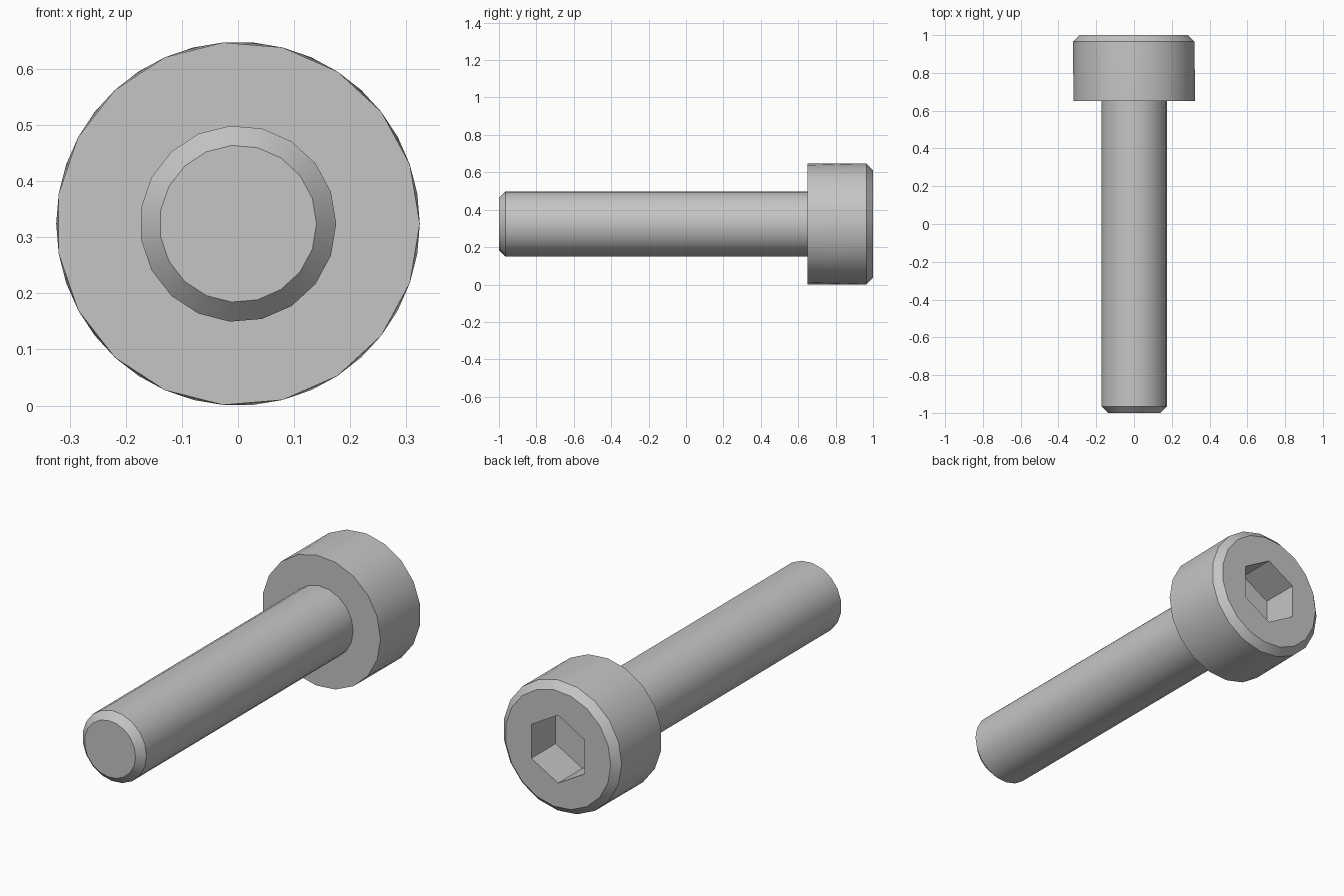
import bpy, bmesh
from math import cos, sin, pi, radians

if "Cube" in bpy.data.objects:
    bpy.data.objects.remove(bpy.data.objects["Cube"])

SIDES = 19
AXIS_Z = 0.324      # height of the screw axis
SHANK_R, HEAD_R = 0.175, 0.324
CHAMFER = 0.035
HEAD_Y = 0.65       # underside of the head
SOCKET_R, SOCKET_DEPTH = 0.168, 0.19

steel = bpy.data.materials.new("steel grey")
steel.use_nodes = True
grey = (0.56, 0.56, 0.56, 1)
steel.diffuse_color = grey
steel.node_tree.nodes["Principled BSDF"].inputs["Base Color"].default_value = grey


def ring(bm, radius, y, sides=SIDES, start=0.0):
    """Circle of vertices around the screw axis."""
    angles = [start + 2 * pi * i / sides for i in range(sides)]
    return [bm.verts.new((radius * cos(a), y, AXIS_Z + radius * sin(a))) for a in angles]


def bridge(bm, a, b):
    """Band of faces between two rings of equal count."""
    n = len(a)
    for i in range(n):
        j = (i + 1) % n
        bm.faces.new((a[i], a[j], b[j], b[i]))


def finish(bm, name):
    bmesh.ops.recalc_face_normals(bm, faces=bm.faces)
    mesh = bpy.data.meshes.new(name)
    bm.to_mesh(mesh)
    bm.free()
    mesh.materials.append(steel)
    mesh.shade_smooth()
    mesh.set_sharp_from_angle(angle=radians(30))
    obj = bpy.data.objects.new(name, mesh)
    bpy.context.collection.objects.link(obj)


# Shank with chamfered tip
bm = bmesh.new()
tip = ring(bm, SHANK_R - CHAMFER, -1)
shoulder = ring(bm, SHANK_R, -1 + CHAMFER)
root = ring(bm, SHANK_R, HEAD_Y)
bm.faces.new(tip)
bridge(bm, tip, shoulder)
bridge(bm, shoulder, root)
finish(bm, "shank")

# Head: underside, wall and chamfer (upper rings turned by half a step)
bm = bmesh.new()
half = pi / SIDES
inner = ring(bm, SHANK_R, HEAD_Y)
under = ring(bm, HEAD_R, HEAD_Y)
upper = ring(bm, HEAD_R, 1 - CHAMFER, start=half)
rim = ring(bm, HEAD_R - CHAMFER, 1, start=half)
bridge(bm, inner, under)
for i in range(SIDES):
    j = (i + 1) % SIDES
    bm.faces.new((under[i], under[j], upper[i]))
    bm.faces.new((under[j], upper[j], upper[i]))
bridge(bm, upper, rim)

# Hexagonal socket
mouth = ring(bm, SOCKET_R, 1, 6, pi / 2)
floor = ring(bm, SOCKET_R, 1 - SOCKET_DEPTH, 6, pi / 2)
bridge(bm, mouth, floor)
bm.faces.new(floor)

# Flat top between the rim and the socket
loops = [bm.edges.get((r[i], r[i - 1])) for r in (rim, mouth) for i in range(len(r))]
bmesh.ops.triangle_fill(bm, edges=loops, use_beauty=True, normal=(0, 1, 0))
finish(bm, "head")
